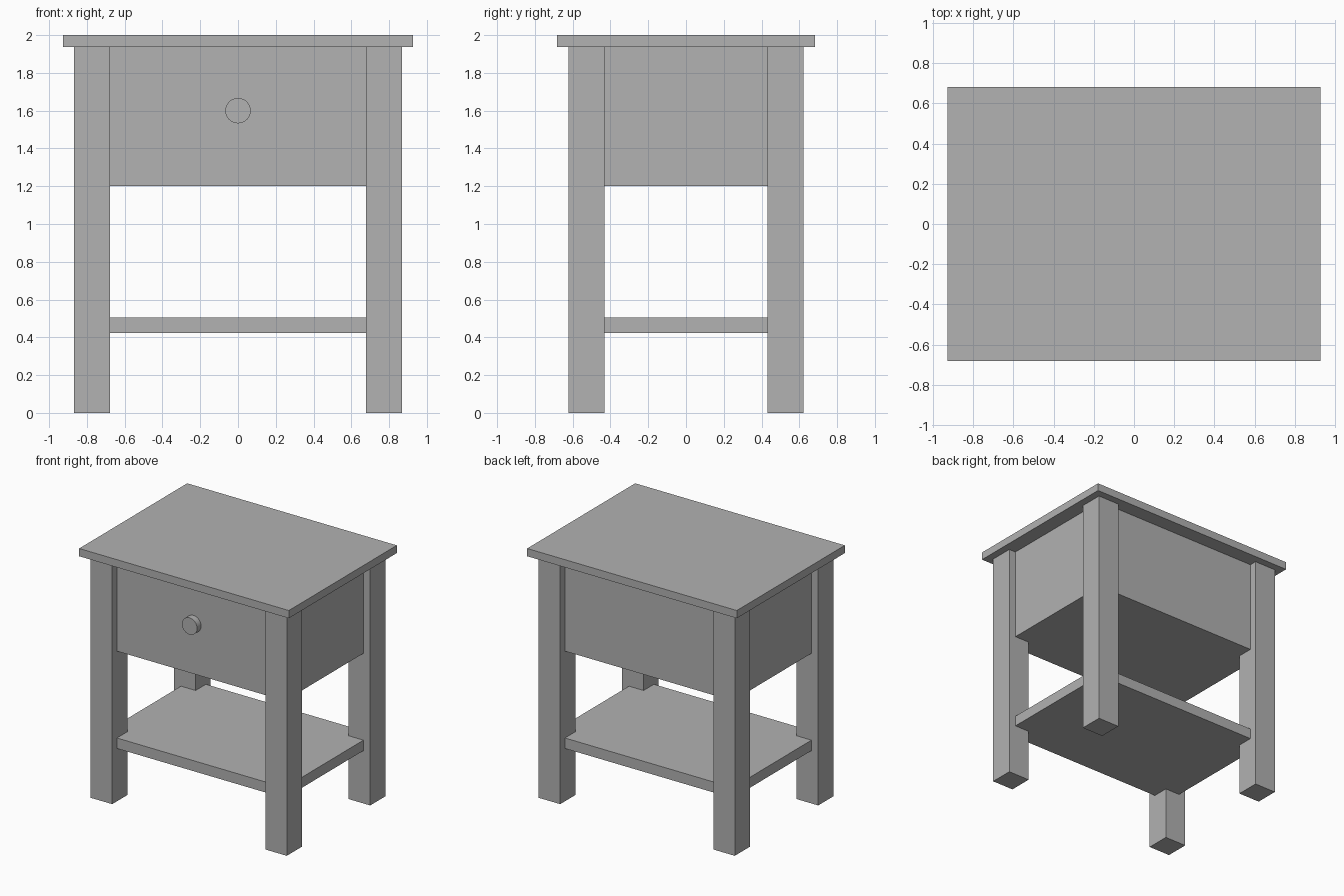
import bpy

cube = bpy.data.objects.get("Cube")
if cube:
    bpy.data.objects.remove(cube, do_unlink=True)

grey = bpy.data.materials.new("plain_grey")
grey.use_nodes = True
colour = (0.445, 0.445, 0.445, 1)
grey.diffuse_color = colour
grey.node_tree.nodes["Principled BSDF"].inputs["Base Color"].default_value = colour


def box(name, half_x, half_y, z0, z1, x=0, y=0):
    bpy.ops.mesh.primitive_cube_add(size=2, location=(x, y, (z0 + z1) / 2))
    ob = bpy.context.object
    ob.name = name
    ob.scale = (half_x, half_y, (z1 - z0) / 2)
    bpy.ops.object.transform_apply(location=False, rotation=False, scale=True)
    ob.data.materials.append(grey)
    return ob


# Shared proportions
TOP_X, TOP_Y = 0.927, 0.682
STEP = 0.06              # table top overhang, and setback of the case from the legs
LEG = 0.095              # half leg width
UNDERSIDE = 1.938
case_x, case_y = TOP_X - 2 * STEP, TOP_Y - 2 * STEP

# Table top, drawer case and lower shelf
box("table_top", TOP_X, TOP_Y, UNDERSIDE, 2.0)
box("drawer_case", case_x, case_y, 1.2, UNDERSIDE)
box("lower_shelf", case_x, case_y, 0.422, 0.506)

# Four square legs
for side, sx in (("left", 1), ("right", -1)):
    for end, sy in (("front", -1), ("back", 1)):
        box(f"{end}_{side}_leg", LEG, LEG, 0, UNDERSIDE,
            sx * (TOP_X - STEP - LEG), sy * (TOP_Y - STEP - LEG))

# Round drawer knob on the front
depth = 0.05
bpy.ops.mesh.primitive_cylinder_add(
    vertices=48, radius=0.067, depth=depth,
    location=(0, -case_y - depth / 2, 1.6), rotation=(1.5708, 0, 0))
knob = bpy.context.object
knob.name = "drawer_knob"
knob.data.materials.append(grey)
bpy.ops.object.shade_smooth_by_angle()
